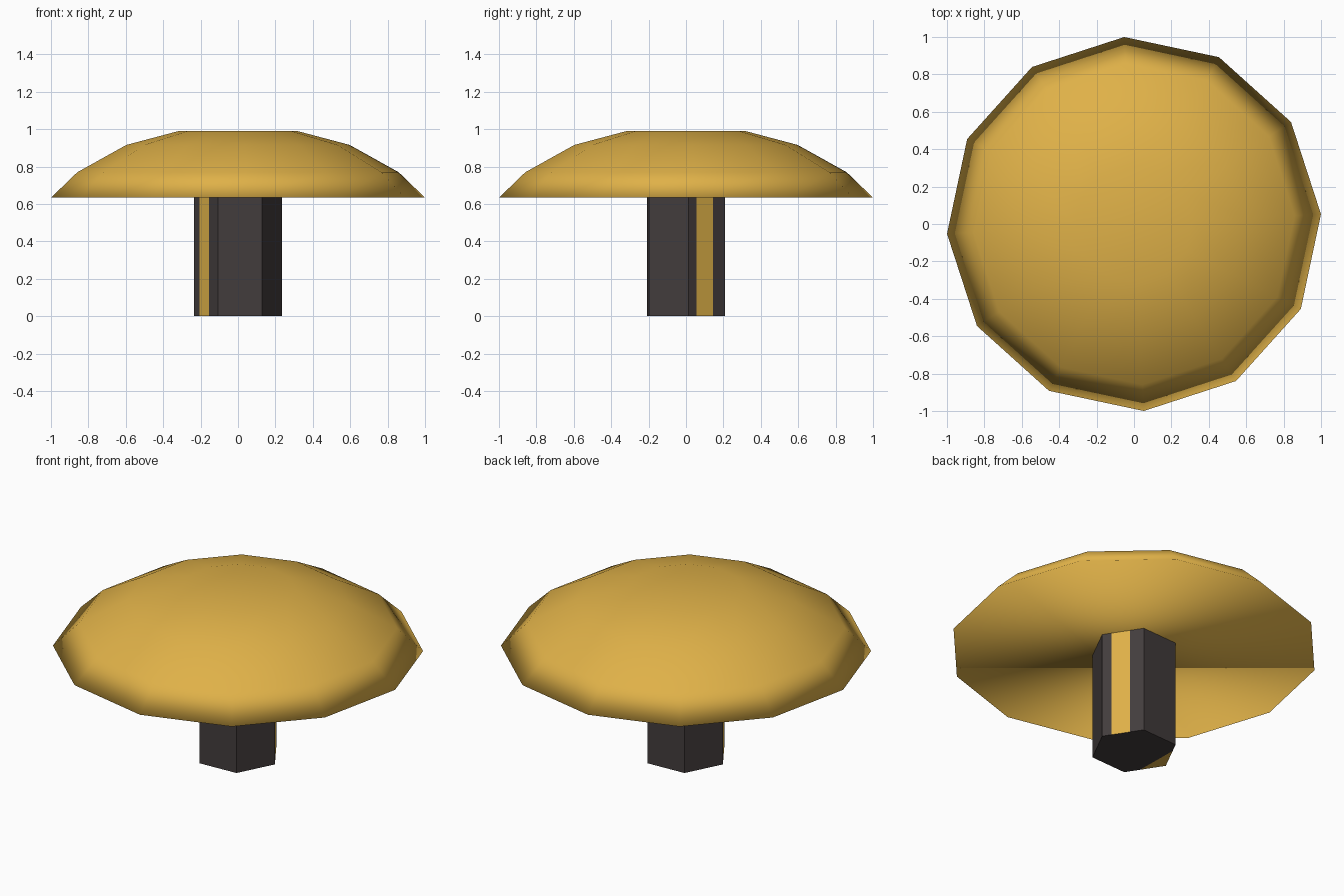
import bpy, bmesh, math
from mathutils import Vector

if "Cube" in bpy.data.objects:
    bpy.data.objects.remove(bpy.data.objects["Cube"])

TURN = math.radians(3)      # the whole model is turned slightly about z


def material(name, rgb):
    m = bpy.data.materials.new(name)
    m.diffuse_color = (*rgb, 1)
    m.use_nodes = True
    m.node_tree.nodes["Principled BSDF"].inputs["Base Color"].default_value = m.diffuse_color
    return m


gold = material("gold", (0.74, 0.44, 0.065))
dark = material("charcoal", (0.056, 0.046, 0.046))


def ring(radius, sides):
    return [Vector((radius * math.cos(TURN + 2 * math.pi * i / sides),
                    radius * math.sin(TURN + 2 * math.pi * i / sides), 0))
            for i in range(sides)]


def finish(bm, name, mats, smooth):
    bmesh.ops.recalc_face_normals(bm, faces=bm.faces)
    for f in bm.faces:
        f.smooth = smooth
    me = bpy.data.meshes.new(name)
    bm.to_mesh(me)
    bm.free()
    for m in mats:
        me.materials.append(m)
    ob = bpy.data.objects.new(name, me)
    bpy.context.collection.objects.link(ob)
    return ob


# Domed cap: twelve-sided rings, flat underside and flat crown
profile = [(1.001, 0.634), (0.86, 0.77), (0.597, 0.916), (0.314, 0.991)]
bm = bmesh.new()
rings = [[bm.verts.new(p + Vector((0, 0, z))) for p in ring(r, 12)]
         for r, z in profile]
for a, b in zip(rings, rings[1:]):
    for i in range(12):
        j = (i + 1) % 12
        bm.faces.new((a[i], a[j], b[j], b[i]))
bm.faces.new(rings[0][::-1])
bm.faces.new(rings[-1])
finish(bm, "cap", [gold], True)

# Six-sided stem: some sides are split to carry a gold strip
splits = {0: (0.22, 0.67), 2: (0.3,), 3: (0.22, 0.62)}
corners = ring(0.235, 6)
outline, gold_sides = [], []
for i, c in enumerate(corners):
    outline.append(c)
    for k, t in enumerate(splits.get(i, ())):
        outline.append(c.lerp(corners[(i + 1) % 6], t))
        if i in (0, 3) and k == 0:
            gold_sides.append(len(outline) - 1)

bm = bmesh.new()
low = [bm.verts.new(p) for p in outline]
high = [bm.verts.new(p + Vector((0, 0, 0.636))) for p in outline]
n = len(outline)
for i in range(n):
    j = (i + 1) % n
    f = bm.faces.new((low[i], low[j], high[j], high[i]))
    f.material_index = int(i in gold_sides)
bm.faces.new(high)

# Stem foot: gold corner patch, the rest charcoal
start, end = gold_sides[1] - 2, gold_sides[1] + 1
bm.faces.new(low[start:end + 1]).material_index = 1
bm.faces.new(low[end:] + low[:start + 1])
finish(bm, "stem", [dark, gold], False)
